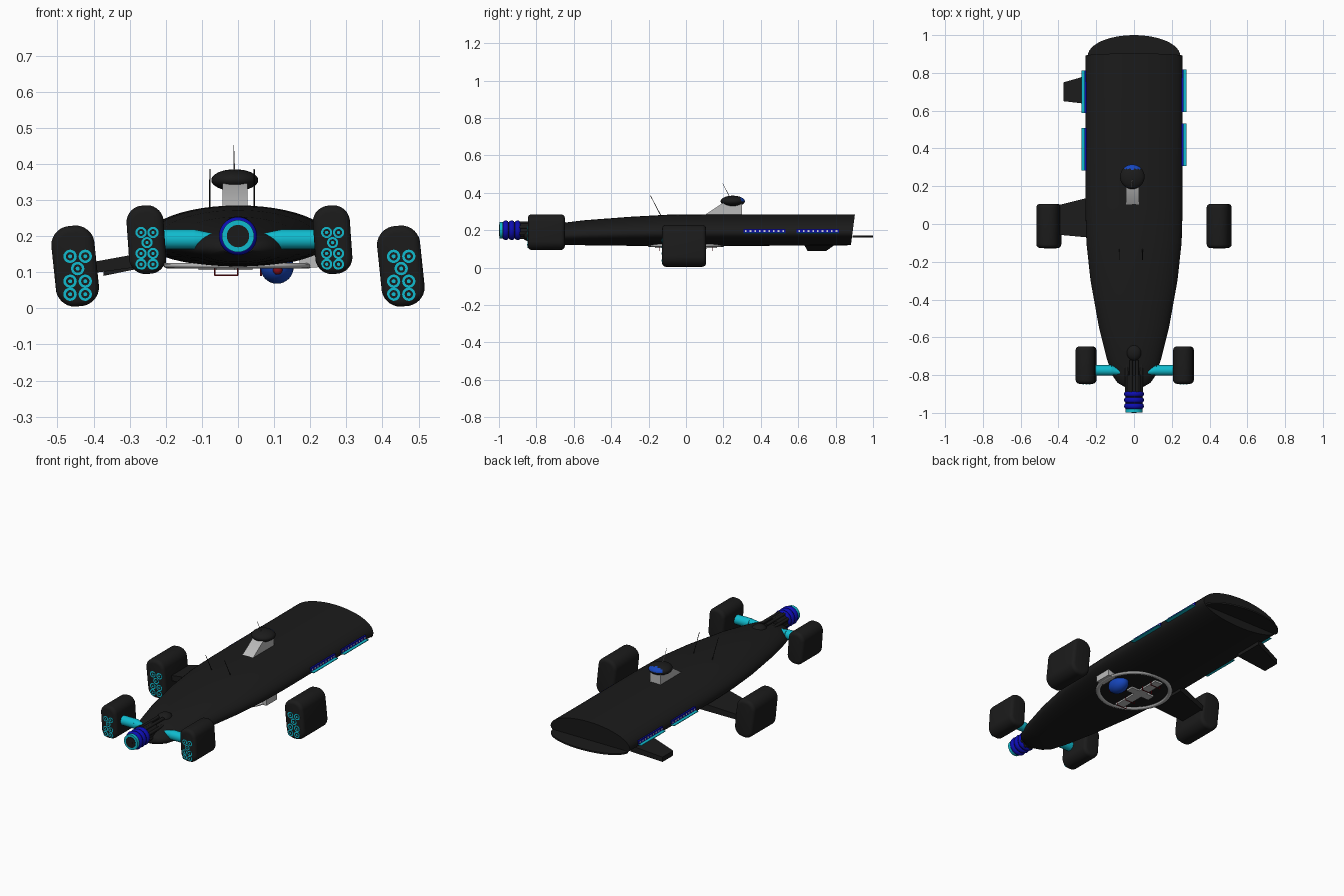
import bpy, bmesh
from math import pi, sin, cos, radians
from mathutils import Vector

if "Cube" in bpy.data.objects:
    bpy.data.objects.remove(bpy.data.objects["Cube"])


def material(name, rgb):
    m = bpy.data.materials.new(name)
    m.use_nodes = True
    m.diffuse_color = (*rgb, 1)
    m.node_tree.nodes["Principled BSDF"].inputs["Base Color"].default_value = (*rgb, 1)
    return m


BLACK = material("charcoal", (.011, .011, .011))
CYAN = material("cyan", (.005, .5, .62))
NAVY = material("deep blue", (.004, .004, .45))
BLUE = material("glass blue", (.008, .06, .5))
GREY = material("light grey", (.5, .5, .5))
RED = material("dark red", (.25, .005, .01))
WHITE = material("white", (.8, .8, .85))


def finish(name, mat, smooth=True):
    ob = bpy.context.object
    ob.name = name
    ob.data.materials.append(mat)
    if smooth:
        bpy.ops.object.shade_smooth_by_angle(angle=radians(40))
    return ob


def loft(name, rings, mat):
    bm = bmesh.new()
    loops = [[bm.verts.new(p) for p in r] for r in rings]
    n = len(loops[0])
    for a, b in zip(loops, loops[1:]):
        for i in range(n):
            j = (i + 1) % n
            bm.faces.new((a[i], a[j], b[j], b[i]))
    bm.faces.new(loops[0])
    bm.faces.new(loops[-1])
    bmesh.ops.recalc_face_normals(bm, faces=bm.faces)
    me = bpy.data.meshes.new(name)
    bm.to_mesh(me)
    bm.free()
    ob = bpy.data.objects.new(name, me)
    bpy.context.collection.objects.link(ob)
    bpy.ops.object.select_all(action='DESELECT')
    ob.select_set(True)
    bpy.context.view_layer.objects.active = ob
    return finish(name, mat)


def box(name, loc, size, mat):
    bpy.ops.mesh.primitive_cube_add(size=1, location=loc)
    bpy.context.object.scale = size
    return finish(name, mat, False)


def ball(name, loc, size, mat):
    bpy.ops.mesh.primitive_uv_sphere_add(segments=32, ring_count=16, location=loc)
    bpy.context.object.scale = size
    return finish(name, mat)


def rod(name, a, b, r1, mat, r2=None, sides=24):
    a, b = Vector(a), Vector(b)
    bpy.ops.mesh.primitive_cone_add(vertices=sides, radius1=r1, radius2=r1 if r2 is None else r2,
                                    depth=(b - a).length, location=(a + b) / 2)
    bpy.context.object.rotation_euler = (b - a).to_track_quat('Z', 'Y').to_euler()
    return finish(name, mat)


def ring(name, loc, major, minor, mat, facing_front=True):
    bpy.ops.mesh.primitive_torus_add(major_segments=48, minor_segments=10, location=loc,
                                     major_radius=major, minor_radius=minor)
    bpy.context.object.rotation_euler.x = pi / 2 if facing_front else 0
    return finish(name, mat)


# Hull: lens sections of (y, half width, top, bottom)
def section(y, w, top, bot, lean=0):
    mid = bot + .42 * (top - bot)
    pts = []
    for i in range(48):
        a = 2 * pi * i / 48
        z = mid + sin(a) * ((top - mid) if sin(a) > 0 else (mid - bot))
        pts.append((w * cos(a), y + lean * (z - top), z))
    return pts


stations = [(-.865, .045, .195, .15), (-.84, .088, .206, .138), (-.8, .115, .217, .128),
            (-.72, .142, .232, .123), (-.55, .185, .253, .12), (-.3, .23, .272, .117),
            (-.1, .252, .283, .115), (.1, .258, .285, .115)]
loft("hull", [section(*s) for s in stations] + [section(.903, .258, .285, .12, .13)], BLACK)

# Thin rounded tail deck
deck = [(.245 * cos(pi * i / 24), .89 + .11 * sin(pi * i / 24)) for i in range(25)]
loft("tail_deck", [[(x, y, z) for x, y in deck] for z in (.162, .171)], BLACK)


# Rounded pods with flush emitters on their front faces
def rounded_section(y, hx, hz, r):
    pts = []
    for i in range(32):
        a = 2 * pi * (i + .5) / 32
        sx, sz = (1 if cos(a) > 0 else -1), (1 if sin(a) > 0 else -1)
        pts.append((sx * (hx - r) + r * cos(a), y, sz * (hz - r) + r * sin(a)))
    return pts


def pod(name, loc, size, tilt, corner, centre, rows, gap, r):
    hx, hy, hz = (s / 2 for s in size)
    edge = .02
    steps = [i * pi / 10 for i in range(6)]
    profile = [(-hy + edge * (1 - sin(a)), edge * (1 - cos(a))) for a in reversed(steps)]
    profile += [(-y, inset) for y, inset in reversed(profile)]
    body = loft(name, [rounded_section(y, hx - d, hz - d, corner - d) for y, d in profile], BLACK)
    body.location = loc
    body.rotation_euler.y = radians(tilt)
    front = loc[1] - hy
    for row, z in enumerate(rows):
        for dx in ([0] if row == 1 else [-gap, gap]):
            x = centre + dx
            for part, mat, radius, out in (("rim", CYAN, r, .001), ("bowl", BLACK, r * .62, .002),
                                           ("core", CYAN, r * .3, .003)):
                rod(name + "_emitter_" + part, (x, front + .012, z), (x, front - out, z),
                    radius, mat, sides=20)


for side, label in ((-1, "right"), (1, "left")):
    pod(label + "_main_pod", (side * .451, -.01, .117), (.12, .234, .224), -6, .053,
        side * .448 + .004, (.144, .11, .075, .039), .021, .0185)
    pod(label + "_front_pod", (side * .258 + .004, -.747, .19), (.103, .198, .19), -4, .046,
        side * .257 + .005, (.21, .182, .152, .122), .0165, .0155)
    # Cyan struts joining the front pods
    rod(label + "_front_strut", (side * .22, -.775, .191), (side * .12, -.775, .191), .0275, CYAN)
    rod(label + "_front_strut_tip", (side * .12, -.775, .191), (side * .065, -.785, .195),
        .0275, CYAN, .012)


# Pylon and tail fin on one side, from root and tip edges
def fin(name, root, tip):
    def edge(x, y0, y1, z0, z1):
        return [(x, y0, z0), (x, y1, z0), (x, y1, z1), (x, y0, z1)]
    loft(name, [edge(*root), edge(*tip)], BLACK)


fin("right_pod_pylon", (-.2, -.075, .15, .125, .165), (-.42, -.055, .095, .095, .125))
fin("right_tail_fin", (-.2, .63, .8, .125, .16), (-.372, .65, .75, .09, .118))
box("left_pylon_stub", (.195, 0, .13), (.05, .1, .035), GREY)

# Side light shelves, each with a row of small windows behind
for side, centres in ((-1, (.395, .7)), (1, (.42, .705))):
    for y in centres:
        box("light_shelf", (side * .264, y, .185), (.03, .226, .004), CYAN)
        box("light_rail", (side * .256, y, .197), (.01, .226, .02), NAVY)
        for k in range(9):
            box("window", (side * .2615, y - .1 + k * .025, .196), (.002, .009, .009), WHITE)

# Nose emitter: barrel, coils and mouth
rod("nose_barrel", (0, -.8, .2), (0, -.994, .2), .044, BLACK)
for y in (-.9, -.932, -.964):
    ring("nose_coil", (0, y, .2), .036, .017, NAVY)
rod("nose_mouth", (0, -.98, .2), (0, -.997, .2), .0445, CYAN, sides=32)
rod("nose_throat", (0, -.98, .2), (0, -.999, .2), .031, BLACK, sides=32)
rod("nose_core", (0, -.98, .2), (0, -1, .2), .012, BLACK)
for i in range(8):
    a = 2 * pi * i / 8 + pi / 8
    x, z = .042 * cos(a), .2 + .042 * sin(a)
    rod("nose_rib", (x, -.89, z), (x, -.72, z), .009, BLACK, sides=10)
ball("nose_blister", (0, -.68, .225), (.04, .045, .03), BLACK)

# Bridge neck, dome and masts
neck = [(.09, .275), (.3, .275), (.3, .345), (.195, .345)]
loft("bridge_neck", [[(x, y, z) for y, z in neck] for x in (-.043, .026)], GREY)
dome = ball("bridge_dome", (-.009, .25, .355), (.065, .065, .03), BLACK)
dome.data.materials.append(BLUE)
for f in dome.data.polygons:
    c = f.center
    if c.y > .62 and c.z > .05 and abs(c.x) < .68:
        f.material_index = 1
rod("dome_mast", (-.01, .235, .375), (-.012, .195, .452), .002, GREY, .001, 8)
for x in (-.078, .045):
    rod("forward_mast", (x, -.13, .27), (x, -.19, .385), .002, BLACK, .0015, 8)

# Flat underside ring, crossed rails and thin red frames
belly_ring = ring("belly_ring", (0, 0, .118), .193, .013, GREY, False)
belly_ring.scale.z = .6
box("belly_rail", (-.035, 0, .111), (.05, .33, .01), GREY)
box("belly_crossbar", (-.035, .01, .111), (.15, .045, .01), GREY)
for y in (-.14, -.07, .07, .14):
    rod("belly_frame_bar", (-.065, y, .091), (0, y, .091), .002, RED, sides=8)
    for x in (-.064, -.001):
        rod("belly_frame_post", (x, y, .091), (x, y, .113), .002, RED, sides=8)

# Sensor ball with its eye and bracket
ball("sensor_ball", (.108, 0, .114), (.046, .065, .046), BLUE)
ball("sensor_eye", (.11, -.06, .106), (.013, .012, .013), RED)
rod("sensor_bracket", (.064, 0, .09), (.064, 0, .118), .003, RED, sides=8)
